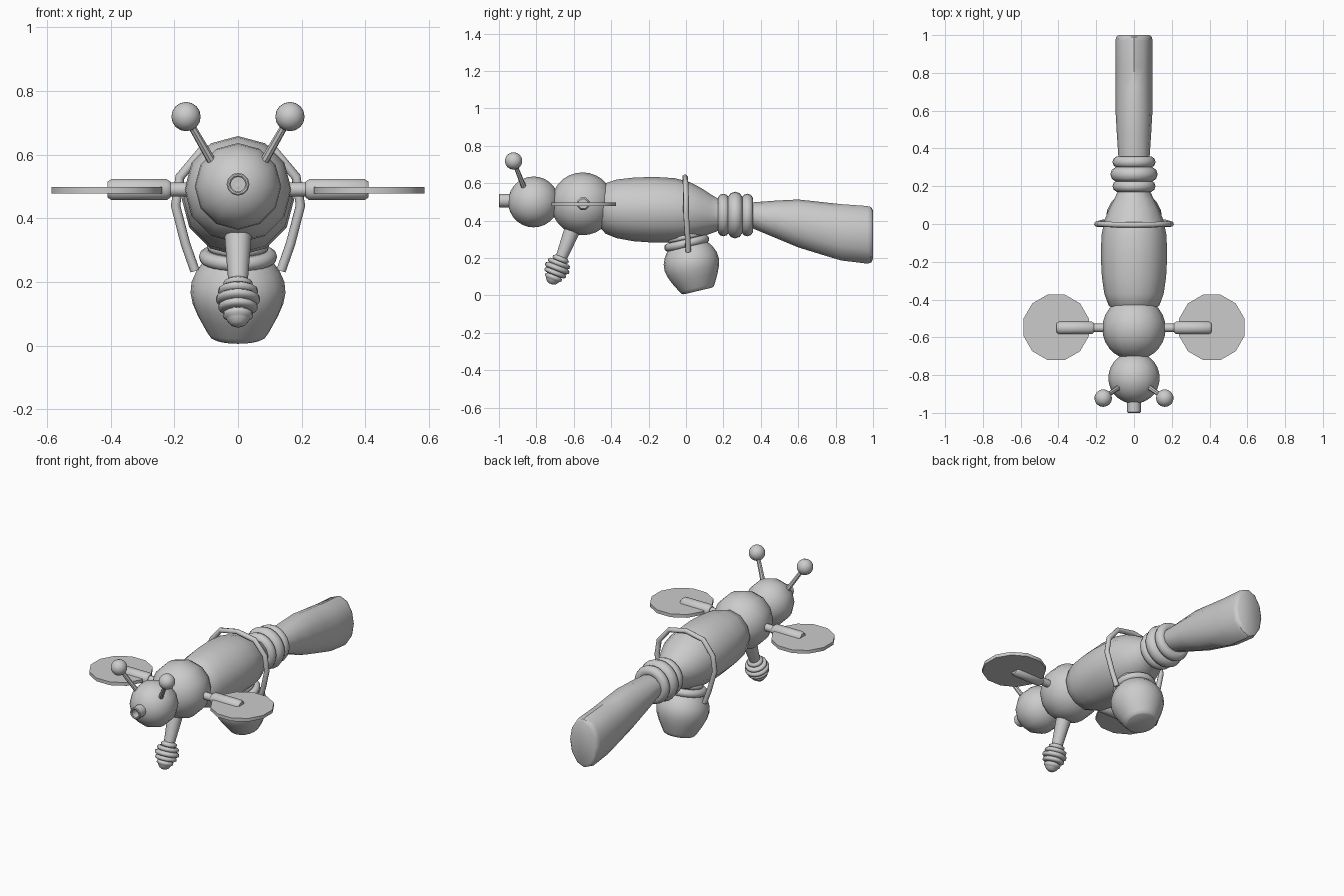
import bpy, bmesh
from math import sin, cos, pi
from mathutils import Vector

if "Cube" in bpy.data.objects:
    bpy.data.objects.remove(bpy.data.objects["Cube"])


def finish(obj, angle):
    bpy.ops.object.select_all(action='DESELECT')
    obj.select_set(True)
    bpy.context.view_layer.objects.active = obj
    bpy.ops.object.shade_smooth_by_angle(angle=angle)
    return obj


def loft(name, rings, axis, n=12, turn=0.0, angle=0.7):
    """Skin rings of (centre, width radius, height radius) square to axis."""
    d = Vector(axis).normalized()
    u = Vector((1, 0, 0)) if abs(d.x) < 0.8 else Vector((0, 1, 0))
    u = (u - d * u.dot(d)).normalized()
    v = d.cross(u)
    bm = bmesh.new()
    rows = []
    for c, a, b in rings:
        rows.append([bm.verts.new(Vector(c) + u * a * cos(turn + 2 * pi * i / n)
                                  + v * b * sin(turn + 2 * pi * i / n)) for i in range(n)])
    for p, q in zip(rows, rows[1:]):
        for i in range(n):
            j = (i + 1) % n
            bm.faces.new((p[i], p[j], q[j], q[i]))
    bm.faces.new(rows[0])
    bm.faces.new(rows[-1])
    bmesh.ops.recalc_face_normals(bm, faces=bm.faces)
    mesh = bpy.data.meshes.new(name)
    bm.to_mesh(mesh)
    bm.free()
    obj = bpy.data.objects.new(name, mesh)
    bpy.context.collection.objects.link(obj)
    return finish(obj, angle)


def lathe(name, origin, axis, profile, **kw):
    """Turn a (distance, radius) profile around an axis."""
    o, d = Vector(origin), Vector(axis).normalized()
    return loft(name, [(o + d * t, r, r) for t, r in profile], axis, **kw)


def ball(name, c, r, axis=(0, 1, 0), n=12, k=14):
    prof = [(-r * cos(pi * i / k), max(r * sin(pi * i / k), 0.001)) for i in range(k + 1)]
    return lathe(name, c, axis, prof, n=n)


def ring(name, c, axis, major, minor, n=24):
    bpy.ops.mesh.primitive_torus_add(major_radius=major, minor_radius=minor,
                                     major_segments=n, minor_segments=10, location=c)
    obj = bpy.context.object
    obj.name = name
    obj.rotation_euler = Vector(axis).to_track_quat('Z', 'Y').to_euler()
    return finish(obj, 1.0)


Y = (0, 1, 0)

# head, hollow mouth tube and thorax
ball("head", (0, -0.815, 0.5), 0.136)
ball("thorax", (0, -0.553, 0.49), 0.168)
lathe("mouth_tube", (0, -1.0, 0.507), Y,
      [(0.05, 0.001), (0.05, 0.023), (0.004, 0.023), (0, 0.027), (0, 0.032),
       (0.004, 0.036), (0.09, 0.036)])

# barrel body, slightly drooping toward the rear
body = [(-0.46, 0.465, 0.10), (-0.43, 0.465, 0.135), (-0.37, 0.463, 0.157), (-0.28, 0.46, 0.17),
        (-0.17, 0.458, 0.176), (-0.06, 0.455, 0.172), (0.02, 0.45, 0.156), (0.08, 0.443, 0.132),
        (0.13, 0.436, 0.106), (0.18, 0.43, 0.082), (0.26, 0.43, 0.075)]
loft("body", [((0, y, z), r, r) for y, z, r in body], Y)

# waist rings
for i, (y, R, r) in enumerate([(0.2, 0.083, 0.031), (0.263, 0.085, 0.04), (0.328, 0.083, 0.031)]):
    ring(f"waist_ring_{i + 1}", (0, y, 0.43), Y, R, r)

# flared tail: y, top, bottom, half width
tail = [(0.27, 0.49, 0.37, 0.075), (0.36, 0.498, 0.357, 0.083), (0.48, 0.507, 0.307, 0.091),
        (0.6, 0.513, 0.257, 0.098), (0.72, 0.5, 0.22, 0.099), (0.83, 0.488, 0.187, 0.099),
        (0.97, 0.478, 0.17, 0.099), (0.99, 0.472, 0.176, 0.094), (1.0, 0.455, 0.195, 0.082)]
loft("tail", [((0, y, (t + b) / 2), w, (t - b) / 2) for y, t, b, w in tail], Y)

# tilted pot hanging below the body
P, PD = Vector((0, 0.064, 0.024)), Vector((0, -0.23, 0.973)).normalized()
lathe("pot", P, PD,
      [(0, 0.078), (0.005, 0.088), (0.02, 0.098), (0.07, 0.125), (0.11, 0.142), (0.145, 0.149),
       (0.18, 0.146), (0.215, 0.131), (0.24, 0.113), (0.255, 0.1), (0.31, 0.085), (0.36, 0.085)],
      n=20)
ring("pot_rim", P + PD * 0.262, PD, 0.1, 0.023)
ring("pot_collar", P + PD * 0.296, PD, 0.083, 0.015)

# strap arching from the pot over the body
half = [(0.135, 0.012, 0.235), (0.165, 0.008, 0.32), (0.196, 0, 0.44), (0.182, 0, 0.53),
        (0.115, -0.003, 0.61)]
path = half + [(0, -0.005, 0.632)] + [(-x, y, z) for x, y, z in reversed(half)]
curve = bpy.data.curves.new("strap", 'CURVE')
curve.dimensions = '3D'
curve.bevel_depth = 0.015
curve.bevel_resolution = 2
curve.use_fill_caps = True
spline = curve.splines.new('POLY')
spline.points.add(len(path) - 1)
for p, co in zip(spline.points, path):
    p.co = (*co, 1)
bpy.context.collection.objects.link(bpy.data.objects.new("strap", curve))

# front leg ending in a ridged dipper
leg, LD = Vector((0, -0.6, 0.37)), Vector((0, -0.37, -0.93))
lathe("front_leg", leg, LD, [(0, 0.043), (0.05, 0.041), (0.2, 0.029)])
ridges = [(0.19, 0.046), (0.214, 0.063), (0.241, 0.07), (0.268, 0.062), (0.294, 0.048)]
prof = [(0.172, 0.025)]
for t, r in ridges:
    prof += [(t - 0.012, r - 0.01), (t - 0.006, r - 0.001), (t + 0.006, r - 0.001), (t + 0.012, r - 0.01)]
prof += [(0.312, 0.035), (0.325, 0.025), (0.332, 0.012)]
lathe("dipper", leg, LD, prof, n=16, angle=1.0)

# paired antennae and wings
for s, side in ((1, "left"), (-1, "right")):
    base, tip = Vector((s * 0.08, -0.865, 0.575)), Vector((s * 0.163, -0.922, 0.719))
    D = tip - base
    lathe(f"antenna_{side}", base, D, [(0, 0.014), (D.length, 0.011)], n=8)
    ball(f"antenna_tip_{side}", tip, 0.046, n=16)
    X = (s, 0, 0)
    lathe(f"wing_stub_{side}", (s * 0.14, -0.55, 0.49), X, [(0, 0.022), (0.09, 0.022)])
    lathe(f"wing_arm_{side}", (s * 0.212, -0.55, 0.49), X,
          [(0, 0.027), (0.012, 0.036), (0.185, 0.036), (0.197, 0.027)], n=8, turn=pi / 8)
    lathe(f"wing_{side}", (s * 0.412, -0.547, 0.478), (0, 0, 1),
          [(0, 0.179), (0.02, 0.179)], turn=pi / 12)
